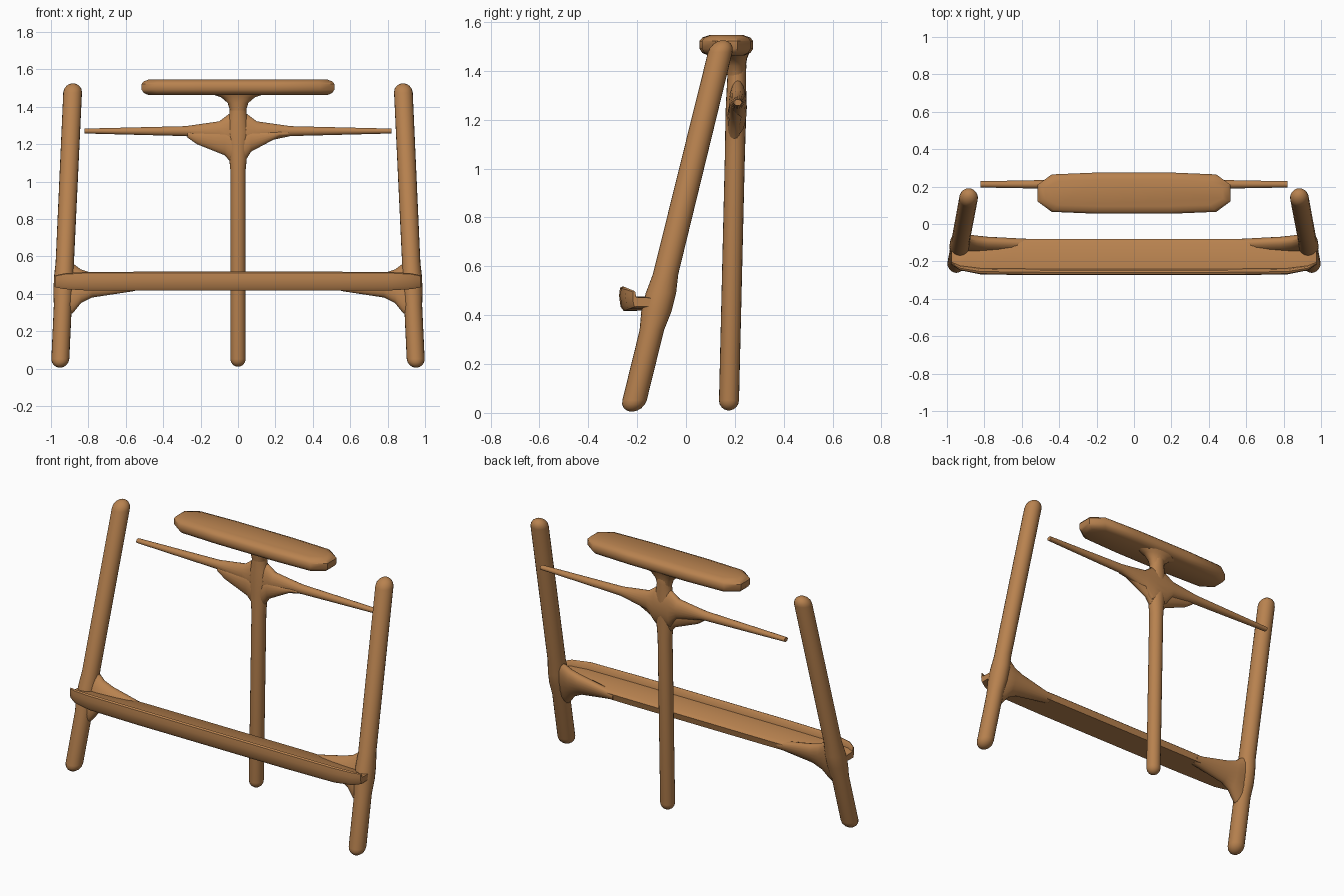
import bpy, bmesh, math
from mathutils import Vector

cube = bpy.data.objects.get("Cube")
if cube:
    bpy.data.objects.remove(cube, do_unlink=True)

wood = bpy.data.materials.new("warm wood")
wood.use_nodes = True
WOOD = (0.479, 0.223, 0.078, 1)
wood.diffuse_color = WOOD
wood.node_tree.nodes["Principled BSDF"].inputs["Base Color"].default_value = WOOD


def finish(name, bm, angle=35):
    bmesh.ops.recalc_face_normals(bm, faces=bm.faces)
    mesh = bpy.data.meshes.new(name)
    bm.to_mesh(mesh)
    bm.free()
    mesh.materials.append(wood)
    ob = bpy.data.objects.new(name, mesh)
    bpy.context.collection.objects.link(ob)
    bpy.ops.object.select_all(action='DESELECT')
    ob.select_set(True)
    bpy.context.view_layer.objects.active = ob
    bpy.ops.object.shade_smooth_by_angle(angle=math.radians(angle))
    return ob


def skin(name, rings, angle=35):
    """Bridge a list of point rings into a closed solid."""
    bm = bmesh.new()
    loops = [[bm.verts.new(p) for p in ring] for ring in rings]
    n = len(loops[0])
    for a, b in zip(loops, loops[1:]):
        for i in range(n):
            j = (i + 1) % n
            bm.faces.new((a[i], a[j], b[j], b[i]))
    bm.faces.new(loops[0])
    bm.faces.new(loops[-1])
    return finish(name, bm, angle)


def ellipse(centre, u, v, n=20):
    c, u, v = Vector(centre), Vector(u), Vector(v)
    return [c + u * math.cos(t) + v * math.sin(t)
            for t in (2 * math.pi * i / n for i in range(n))]


def post(name, base, top, stations):
    """Upright round-ended pole; stations are (fraction, x radius, y radius)."""
    base, top = Vector(base), Vector(top)
    length = (top - base).length
    full = []
    first, last = stations[0], stations[-1]
    dome = [math.radians(a) for a in (8, 25, 45, 68, 90)]
    for a in dome:
        full.append((first[1] * (1 - math.sin(a)) / length,
                     first[1] * math.cos(math.pi / 2 - a), first[2] * math.sin(a)))
    full = [(first[1] * (1 - math.cos(a)) / length, first[1] * math.sin(a),
             first[2] * math.sin(a)) for a in dome]
    full += stations[1:-1]
    full += [(1 - last[1] * (1 - math.cos(a)) / length, last[1] * math.sin(a),
              last[2] * math.sin(a)) for a in reversed(dome)]
    return skin(name, [ellipse(base.lerp(top, f), (rx, 0, 0), (0, ry, 0))
                       for f, rx, ry in full])


def beam(name, stations, y, half_y, lean=0.0):
    """Sideways beam; stations are (x, bottom z, top z, depth factor)."""
    rings = []
    for x, lo, hi, k in stations:
        h = (hi - lo) / 2
        rings.append(ellipse((x, y, (lo + hi) / 2), (0, half_y * k, 0), (0, h * lean, h)))
    return skin(name, rings)


# Front legs, thickened where the tray joins, with webs that fair into the tray
for side, s in (("left", 1), ("right", -1)):
    post(side + "_front_leg", (s * 0.952, -0.222, 0.005), (s * 0.882, 0.152, 1.525),
         [(0, 0.048, 0.05), (0.22, 0.048, 0.05), (0.27, 0.054, 0.062),
          (0.32, 0.054, 0.062), (0.37, 0.049, 0.052), (1, 0.05, 0.05)])
    beam(side + "_tray_web",
         [(s * 0.55, 0.415, 0.46, 0.7), (s * 0.78, 0.38, 0.51, 0.9),
          (s * 0.84, 0.35, 0.53, 1), (s * 0.88, 0.30, 0.56, 1),
          (s * 0.92, 0.27, 0.60, 0.9)], -0.112, 0.045, 0.25)

# Tray with a raised front lip, tapering at both ends
profile = [(-0.255, 0.417), (-0.268, 0.435), (-0.274, 0.48), (-0.270, 0.512),
           (-0.258, 0.518), (-0.247, 0.508), (-0.240, 0.478), (-0.10, 0.474),
           (-0.080, 0.458), (-0.09, 0.42)]
tray = []
for x, k in ((-0.975, 0.4), (-0.93, 0.72), (-0.82, 0.95), (-0.5, 1),
             (0.5, 1), (0.82, 0.95), (0.93, 0.72), (0.975, 0.4)):
    tray.append([(x, -0.18 + (y + 0.18) * k, 0.465 + (z - 0.465) * (0.4 + 0.6 * k))
                 for y, z in profile])
skin("tray", tray, 40)

# Rear leg
post("rear_leg", (0, 0.175, 0.01), (0, 0.21, 1.47),
     [(0, 0.041, 0.041), (0.72, 0.041, 0.041), (0.8, 0.052, 0.042),
      (0.86, 0.062, 0.042), (0.9, 0.052, 0.04), (0.95, 0.042, 0.038),
      (1, 0.046, 0.038)])

# Collar that flares out under the top pad
skin("pad_collar", [ellipse((0, 0.205, z), (rx, 0, 0), (0, ry, 0)) for z, rx, ry in
                    ((1.38, 0.043, 0.036), (1.42, 0.055, 0.04),
                     (1.45, 0.09, 0.045), (1.475, 0.16, 0.055))])

# Crossbar: thin at the tips, swelling into the rear leg
half = [(0.82, 1.257, 1.283, 0.45), (0.28, 1.243, 1.296, 0.72),
        (0.1, 1.205, 1.322, 0.95), (0.05, 1.14, 1.36, 1)]
beam("crossbar", [(-x, a, b, k) for x, a, b, k in half]
     + [(x, a, b, k) for x, a, b, k in reversed(half)], 0.212, 0.037)

# Brace webs below the crossbar, the right one deeper
for side, s, drop in (("left", 1, 0.02), ("right", -1, 0.0)):
    beam(side + "_crossbar_brace",
         [(s * 0.27, 1.235 + drop / 2, 1.27, 0.5), (s * 0.22, 1.2 + 2 * drop, 1.27, 0.7),
          (s * 0.07, 1.14 + drop, 1.28, 1), (s * 0.02, 1.08, 1.28, 1)], 0.2, 0.03)

# Top pad: long slab with clipped corners and rounded rims
corners = [(0.515, 0.045), (0.44, 0.1), (0.2, 0.11)]
quarter = corners + [(-x, y) for x, y in reversed(corners)]
outline = quarter + [(-x, -y) for x, y in quarter]
pad = []
for z, inset in ((1.463, 0.035), (1.473, 0.012), (1.49, 0), (1.522, 0),
                 (1.536, 0.012), (1.546, 0.04)):
    pad.append([(x * (1 - inset / 0.515), 0.165 + y * (1 - inset / 0.11), z)
                for x, y in outline])
skin("top_pad", pad, 40)
